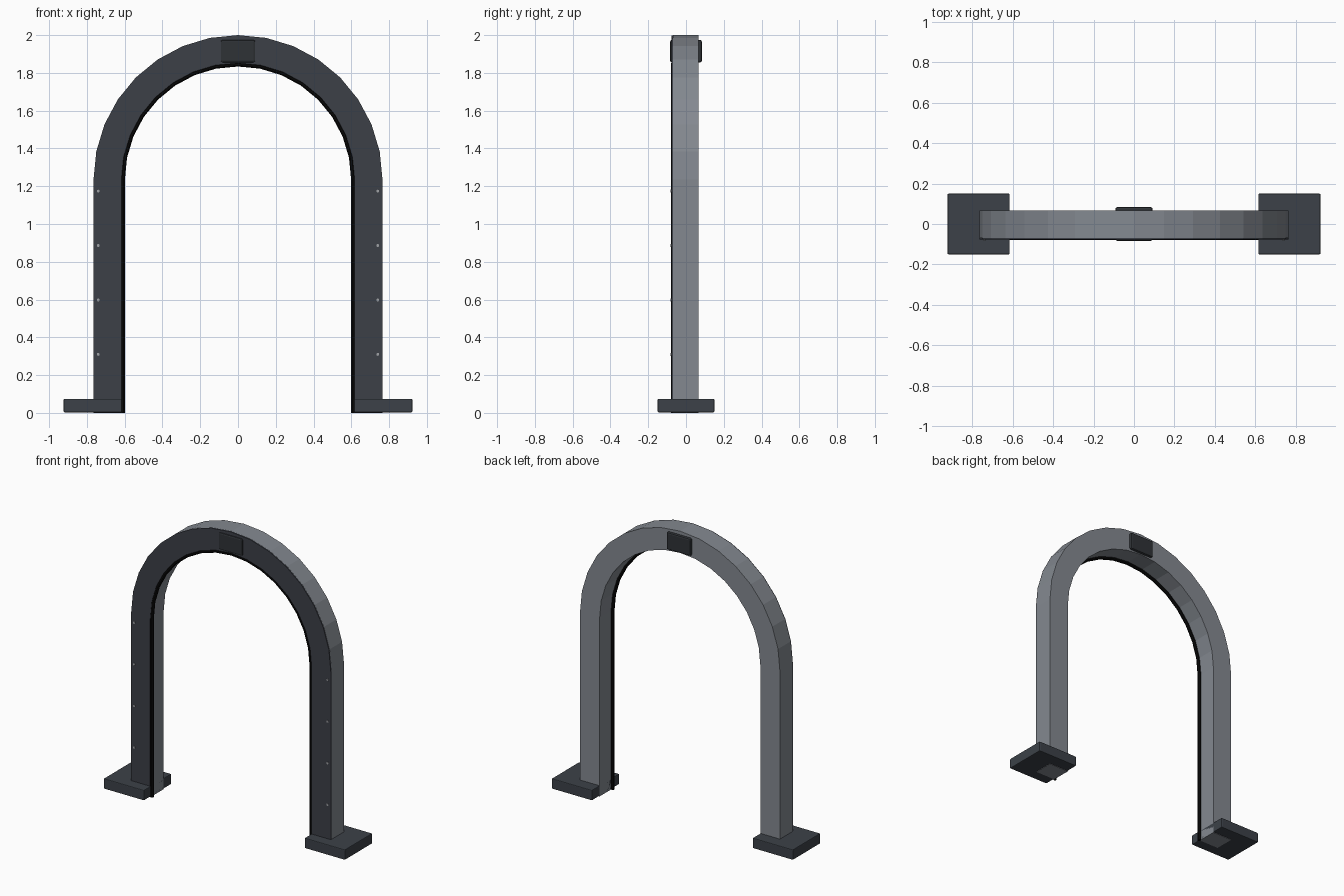
import bpy, bmesh, math
from mathutils import Matrix

if "Cube" in bpy.data.objects:
    bpy.data.objects.remove(bpy.data.objects["Cube"])

SPRING, SEG = 1.235, 16


def material(name, rgb):
    m = bpy.data.materials.new(name)
    m.diffuse_color = (*rgb, 1)
    m.use_nodes = True
    m.node_tree.nodes["Principled BSDF"].inputs["Base Color"].default_value = m.diffuse_color
    return m


GREY = material("grey_metal", (0.23, 0.25, 0.28))
DARK = material("dark_panel", (0.045, 0.05, 0.063))
FOOT = material("dark_foot", (0.045, 0.053, 0.065))
BOX = material("dark_box", (0.028, 0.032, 0.037))
BLACK = material("black_rubber", (0.003, 0.003, 0.003))
STEEL = material("screw_steel", (0.35, 0.36, 0.38))


def arch_path(r):
    arc = [(r * math.cos(math.pi * i / SEG), SPRING + r * math.sin(math.pi * i / SEG))
           for i in range(SEG + 1)]
    return [(r, 0)] + arc + [(-r, 0)]


def finish(name, bm, mat):
    bmesh.ops.recalc_face_normals(bm, faces=bm.faces)
    me = bpy.data.meshes.new(name)
    bm.to_mesh(me)
    bm.free()
    ob = bpy.data.objects.new(name, me)
    me.materials.append(mat)
    bpy.context.collection.objects.link(ob)
    return ob


def sweep(name, section, mat):
    """Sweep a closed (radius, y) section along the arch."""
    bm = bmesh.new()
    rails = [[bm.verts.new((x, y, z)) for x, z in arch_path(r)] for r, y in section]
    n = len(rails)
    for k in range(n):
        a, b = rails[k], rails[(k + 1) % n]
        for i in range(len(a) - 1):
            bm.faces.new((a[i], a[i + 1], b[i + 1], b[i]))
    for end in (0, -1):
        bm.faces.new([rail[end] for rail in rails])
    return finish(name, bm, mat)


def box(name, lo, hi, mat, bevel):
    bm = bmesh.new()
    size = [h - l for l, h in zip(lo, hi)]
    mid = [(h + l) / 2 for l, h in zip(lo, hi)]
    bmesh.ops.create_cube(bm, size=1, matrix=Matrix.Translation(mid) @ Matrix.Diagonal((*size, 1)))
    ob = finish(name, bm, mat)
    mod = ob.modifiers.new("soft_edges", 'BEVEL')
    mod.width, mod.segments = bevel, 2
    return ob


# arch body and thin front panel
sweep("arch_body", [(0.615, -0.070), (0.765, -0.070), (0.765, 0.066), (0.615, 0.066)], GREY)
sweep("front_panel", [(0.615, -0.077), (0.764, -0.077), (0.764, -0.070), (0.615, -0.070)], DARK)

# round rubber seal along the inner front edge
seal = [(0.61 + 0.012 * math.cos(a * math.tau / 8 + math.pi / 8),
         -0.069 + 0.012 * math.sin(a * math.tau / 8 + math.pi / 8)) for a in range(8)]
sweep("inner_seal", seal, BLACK)

# sensor box through the crown
box("crown_box", (-0.092, -0.084, 1.855), (0.092, 0.084, 1.975), BOX, 0.01)

# feet and panel screws on both sides
for side, label in ((-1, "left"), (1, "right")):
    xs = sorted((side * 0.615, side * 0.923))
    box(label + "_foot", (xs[0], -0.15, 0.003), (xs[1], 0.15, 0.074), FOOT, 0.005)
    bm = bmesh.new()
    for i in range(4):
        bmesh.ops.create_cone(
            bm, cap_ends=True, segments=10, radius1=0.008, radius2=0.008, depth=0.008,
            matrix=Matrix.Translation((side * 0.74, -0.077, 0.31 + i * 0.288))
            @ Matrix.Rotation(math.pi / 2, 4, 'X'))
    finish(label + "_screws", bm, STEEL)
